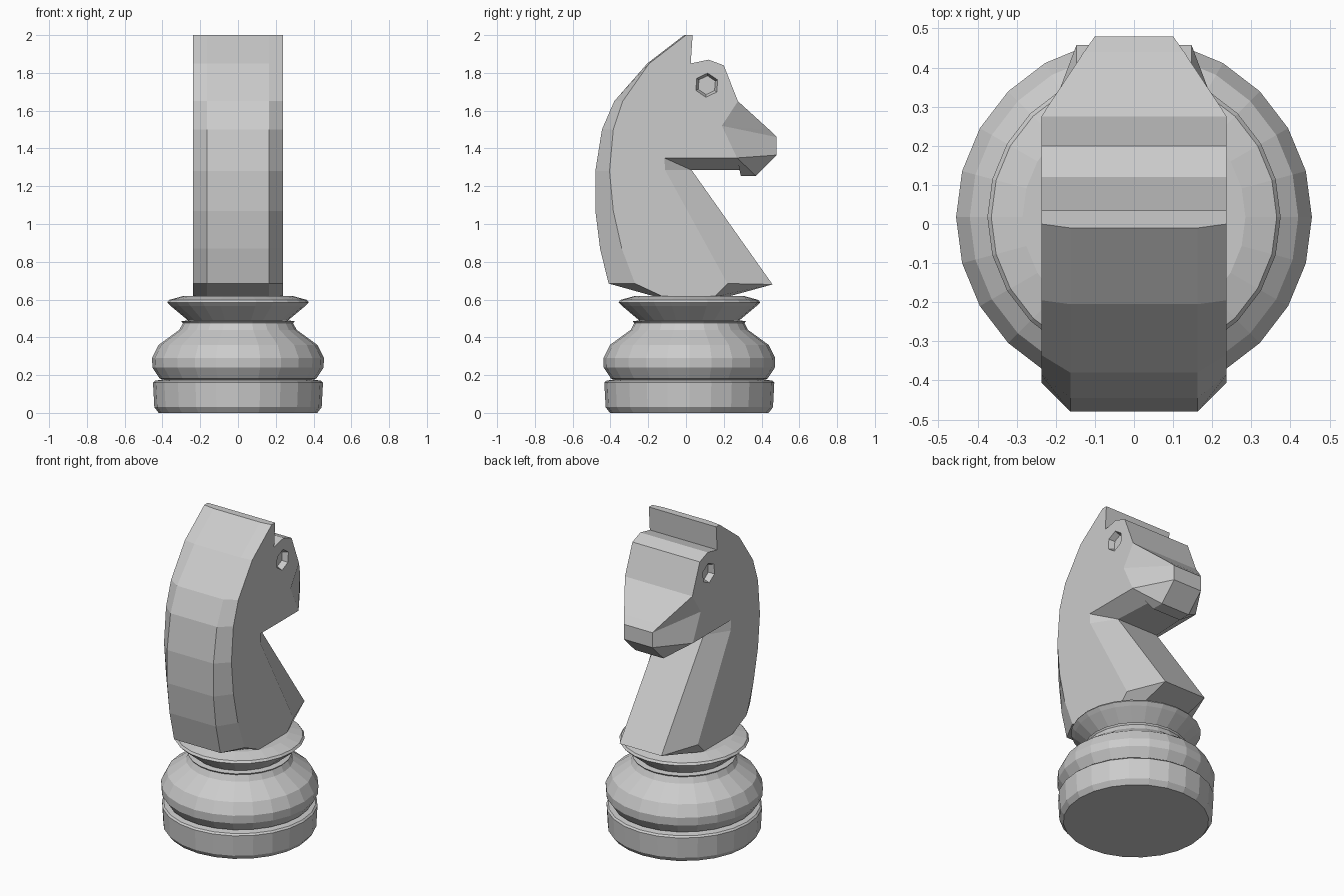
import bpy, bmesh
from math import pi, cos, sin

if "Cube" in bpy.data.objects:
    bpy.data.objects.remove(bpy.data.objects["Cube"])

def make_object(name, bm):
    bmesh.ops.recalc_face_normals(bm, faces=bm.faces)
    mesh = bpy.data.meshes.new(name)
    bm.to_mesh(mesh)
    bm.free()
    ob = bpy.data.objects.new(name, mesh)
    bpy.context.collection.objects.link(ob)
    return ob

# Turned base: (radius, height) profile spun with 24 sides
CY, N = 0.0175, 24
base_profile = [(.42, 0), (.443, .03), (.45, .16), (.44, .17), (.40, .177), (.415, .182),
                (.453, .24), (.455, .29), (.42, .36), (.31, .44), (.292, .475), (.30, .485),
                (.265, .49), (.355, .565), (.375, .585), (.365, .598), (.285, .62)]
bm = bmesh.new()
rings = [[bm.verts.new((r * cos(2 * pi * k / N), CY + r * sin(2 * pi * k / N), z))
          for k in range(N)] for r, z in base_profile]
for a, b in zip(rings, rings[1:]):
    for k in range(N):
        j = (k + 1) % N
        bm.faces.new((a[k], a[j], b[j], b[k]))
bm.faces.new(rings[0])
bm.faces.new(rings[-1])
make_object("turned_base", bm)

# Horse head outline: half width, y, z of the rim, then y, z of its bevel on the flat side
W = .237
rim = [
    (.163, -.01, 2.0, 0, 2.0), (W, .035, 2.0), (W, .025, 1.85), (W, .12, 1.87),        # ear, crown
    (W, .20, 1.84), (W, .275, 1.65),                                                  # forehead
    (.128, .44, 1.50, .19, 1.52), (.10, .48, 1.46, .19, 1.52),                        # nose
    (.10, .48, 1.365, .27, 1.35), (.10, .37, 1.255, .27, 1.35),                       # mouth
    (.10, .29, 1.255, .27, 1.35), (.13, .30, 1.285, .27, 1.35),                       # chin
    (.145, .03, 1.285, -.115, 1.35), (.145, .03, 1.285, -.11, 1.285),                 # throat
    (.147, .458, .68, .22, .685), (.147, .22, .615, .15, .615),                       # chest
    (.163, -.16, .615, -.12, .615), (.163, -.41, .685, -.27, .685),                   # foot
    (.163, -.455, .87, -.34, .87), (.163, -.48, 1.07, -.385, 1.07),                   # mane
    (.163, -.48, 1.28, -.405, 1.28), (.163, -.445, 1.5, -.385, 1.5),
    (.163, -.38, 1.65, -.335, 1.65), (.163, -.205, 1.85, -.195, 1.85)]
bm = bmesh.new()
cache = {}

def vert(x, y, z):
    key = (round(x, 4), round(y, 4), round(z, 4))
    if key not in cache:
        cache[key] = bm.verts.new(key)
    return cache[key]

def face(points):
    vs = list(dict.fromkeys(vert(*p) for p in points))
    if len(vs) > 2 and not bm.faces.get(vs):
        bm.faces.new(vs)

inner = [(p[0], p[1], p[2]) for p in rim]
outer = [(W, *p[-2:]) for p in rim]
flip = lambda p: (-p[0], p[1], p[2])
for i in range(len(rim)):
    j = (i + 1) % len(rim)
    face([inner[i], inner[j], flip(inner[j]), flip(inner[i])])
    quad = [inner[i], inner[j], outer[j], outer[i]]
    face(quad)
    face([flip(p) for p in quad])
face(outer)
face([flip(p) for p in outer])
head = make_object("horse_head", bm)

# Eyes: six-sided tapered recesses on both sides
for side in (-1, 1):
    bm = bmesh.new()
    ends = [[bm.verts.new((side * x, .11 + r * sin(k * pi / 3 + .08), 1.735 + r * cos(k * pi / 3 + .08)))
             for k in range(6)] for x, r in ((W - .035, .05), (W + .014, .07))]
    for k in range(6):
        j = (k + 1) % 6
        bm.faces.new((ends[0][k], ends[0][j], ends[1][j], ends[1][k]))
    bm.faces.new(ends[0])
    bm.faces.new(ends[1])
    cutter = make_object("eye_cutter", bm)
    cutter.hide_render = True
    cutter.display_type = 'WIRE'
    mod = head.modifiers.new("eye_recess", 'BOOLEAN')
    mod.operation, mod.object, mod.solver = 'DIFFERENCE', cutter, 'EXACT'
